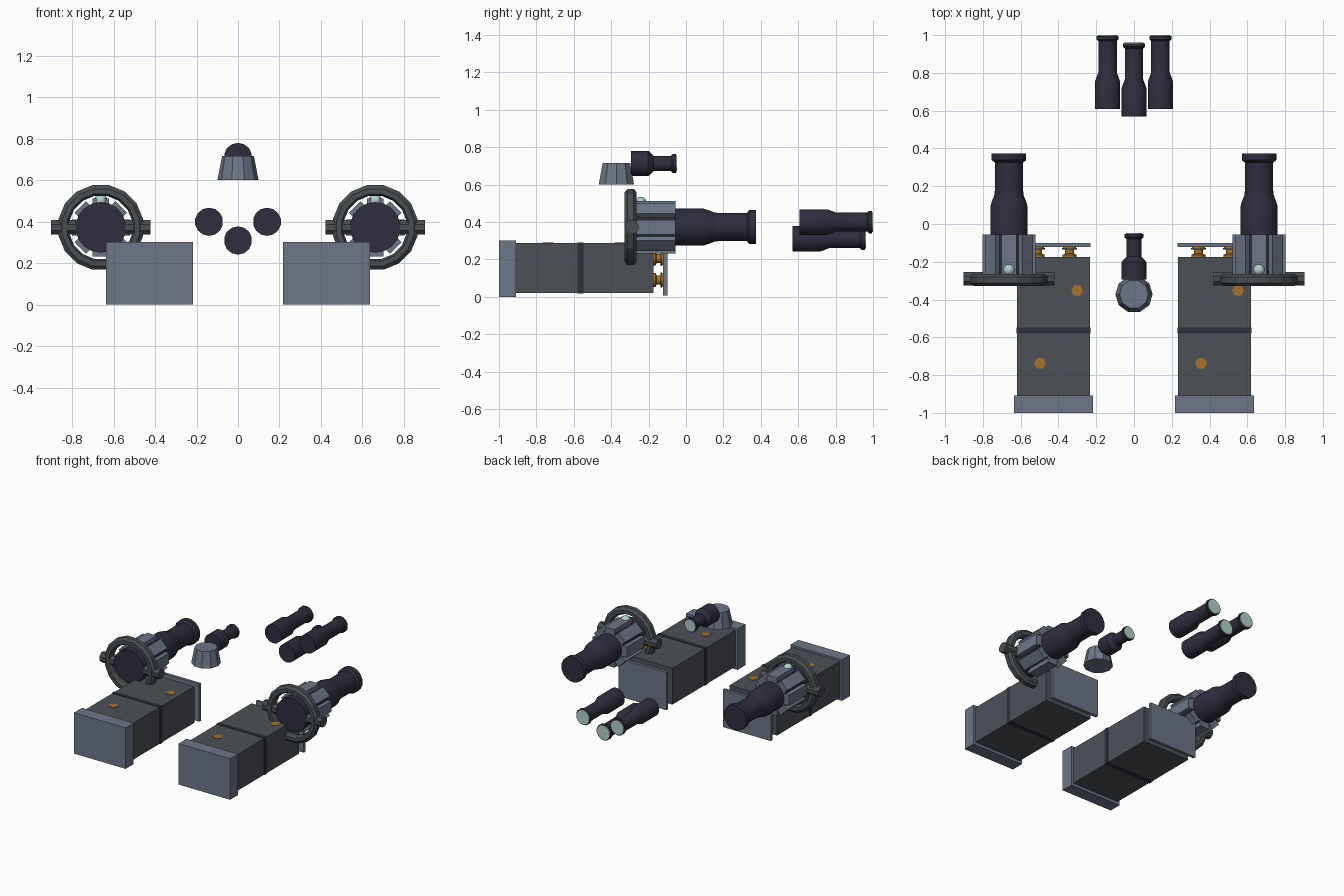
import bpy, bmesh, math
from mathutils import Matrix, Vector

cube = bpy.data.objects.get("Cube")
if cube:
    bpy.data.objects.remove(cube, do_unlink=True)


def material(name, rgb):
    lin = [((c / 255 + 0.055) / 1.055) ** 2.4 for c in rgb] + [1.0]
    m = bpy.data.materials.new(name)
    m.use_nodes = True
    m.diffuse_color = lin
    m.node_tree.nodes["Principled BSDF"].inputs["Base Color"].default_value = lin
    return m


hull = material("dark_grey", (77, 82, 89))
steel = material("blue_grey", (110, 119, 135))
ring_grey = material("ring_grey", (74, 78, 82))
tube_dark = material("dark_violet", (48, 45, 61))
groove = material("near_black", (46, 49, 58))
pale = material("pale_mint", (178, 208, 202))
orange = material("dull_orange", (165, 115, 45))


def finish(name, bm, mat, smooth=False):
    bmesh.ops.recalc_face_normals(bm, faces=bm.faces)
    mesh = bpy.data.meshes.new(name)
    bm.to_mesh(mesh)
    bm.free()
    mesh.materials.append(mat)
    ob = bpy.data.objects.new(name, mesh)
    bpy.context.collection.objects.link(ob)
    if smooth:
        bpy.ops.object.select_all(action='DESELECT')
        ob.select_set(True)
        bpy.context.view_layer.objects.active = ob
        bpy.ops.object.shade_smooth_by_angle(angle=math.radians(35))
    return ob


def box(name, x, y, z, mat):
    """Block from (min, max) pairs on each axis."""
    bm = bmesh.new()
    size = [b - a for a, b in (x, y, z)]
    mid = Vector([(a + b) / 2 for a, b in (x, y, z)])
    bmesh.ops.create_cube(bm, size=1, matrix=Matrix.Translation(mid) @ Matrix.Diagonal((*size, 1)))
    return finish(name, bm, mat)


def lathe(name, profile, x, z, mat, sides=16, hollow=False, smooth=True):
    """Turn (radius, y) points around an axis parallel to y."""
    bm = bmesh.new()
    loops = []
    for r, y in profile:
        angles = [2 * math.pi * (i + 0.5) / sides for i in range(sides)]
        loops.append([bm.verts.new((x + r * math.cos(a), y, z + r * math.sin(a))) for a in angles])
    pairs = list(zip(loops, loops[1:]))
    if hollow:
        pairs.append((loops[-1], loops[0]))
    else:
        bm.faces.new(loops[0])
        bm.faces.new(loops[-1])
    for a, b in pairs:
        for i in range(sides):
            j = (i + 1) % sides
            bm.faces.new((a[i], a[j], b[j], b[i]))
    return finish(name, bm, mat, smooth)


def small_tube(name, x, y, z, length, neck):
    """Stepped tube with a pale lens at its back end."""
    end = y + length
    lathe(name, [(0.068, y), (0.068, y + length * 0.38), (neck, y + length * 0.5),
                 (neck, end - 0.03), (neck + 0.01, end - 0.02), (neck + 0.01, end - 0.004)],
          x, z, tube_dark, 14)
    lathe(name + "_lens", [(neck + 0.002, end - 0.004), (neck + 0.002, end + 0.002)], x, z, pale, 14)


# Long boxes, the second a shifted copy of the first
for side, cx in (("right", -0.426), ("left", 0.426)):
    n = side + "_"
    box(n + "box_body", (cx - 0.193, cx + 0.193), (-0.92, -0.175), (0.02, 0.288), hull)
    box(n + "front_cap", (cx - 0.21, cx + 0.21), (-1, -0.908), (0, 0.302), steel)
    box(n + "box_band", (cx - 0.196, cx + 0.196), (-0.58, -0.549), (0.017, 0.291), groove)
    box(n + "back_plate", (cx - 0.195, cx + 0.195), (-0.122, -0.1), (0.008, 0.285), steel)
    # Spools holding the back plate
    for dx in (-0.085, 0.085):
        for z in (0.09, 0.205):
            lathe(n + "spool", [(0.038, -0.176), (0.038, -0.163), (0.025, -0.157),
                                (0.025, -0.136), (0.036, -0.13), (0.036, -0.121)],
                  cx + dx, z, orange, 12)
            lathe(n + "spool_collar", [(0.041, -0.135), (0.041, -0.127)], cx + dx, z, hull, 12)
    # Worn patches on the lid
    for dx, y in ((0.125, -0.352), (-0.071, -0.738)):
        bm = bmesh.new()
        bmesh.ops.create_cone(bm, cap_ends=True, segments=6, radius1=0.032, radius2=0.032, depth=0.004,
                              matrix=Matrix.Translation((cx + dx, y, 0.289)) @ Matrix.Rotation(0.4, 4, 'Z'))
        finish(n + "lid_patch", bm, orange)

# Ringed pods with long barrels
AXIS = 0.373
for side, s in (("right", -1), ("left", 1)):
    n, cx = side + "_", s * 0.662
    lathe(n + "ring", [(0.155, -0.31), (0.165, -0.328), (0.19, -0.328), (0.208, -0.312),
                       (0.208, -0.28), (0.19, -0.264), (0.165, -0.264), (0.155, -0.28)],
          cx, AXIS, ring_grey, 16, hollow=True, smooth=False)
    # Side pins through the ring
    for d in (-1, 1):
        bm = bmesh.new()
        bmesh.ops.create_cone(bm, cap_ends=True, segments=8, radius1=0.038, radius2=0.038, depth=0.12,
                              matrix=Matrix.Translation((cx + d * 0.18, -0.29, AXIS))
                              @ Matrix.Rotation(math.pi / 2, 4, 'Y') @ Matrix.Rotation(math.pi / 8, 4, 'Z'))
        finish(n + "ring_pin", bm, ring_grey)
    lathe(n + "front_drum", [(0.122, -0.322), (0.122, -0.25)], cx, AXIS, tube_dark, 18)
    lathe(n + "pod_core", [(0.118, -0.26), (0.118, -0.062)], cx, AXIS, groove, 16)
    # Ribs around the pod
    bm = bmesh.new()
    for i in range(8):
        m = (Matrix.Translation((cx, -0.16, AXIS)) @ Matrix.Rotation(i * math.pi / 4, 4, 'Y')
             @ Matrix.Translation((0.115, 0, 0)) @ Matrix.Diagonal((0.05, 0.208, 0.078, 1)))
        bmesh.ops.create_cube(bm, size=1, matrix=m)
    finish(n + "pod_ribs", bm, steel)
    # Indicator light on top
    bm = bmesh.new()
    bmesh.ops.create_uvsphere(bm, u_segments=12, v_segments=8, radius=0.032,
                              matrix=Matrix.Translation((cx, -0.243, AXIS + 0.13)))
    finish(n + "indicator_light", bm, pale, True)
    lathe(n + "barrel", [(0.1, -0.07), (0.1, 0.095), (0.094, 0.115), (0.08, 0.15), (0.076, 0.18),
                         (0.076, 0.325), (0.093, 0.338), (0.093, 0.374)], cx, AXIS, tube_dark, 16)

# Centre turret: tapered base and short tube
bm = bmesh.new()
bmesh.ops.create_cone(bm, cap_ends=True, segments=10, radius1=0.099, radius2=0.077, depth=0.115,
                      matrix=Matrix.Translation((0, -0.372, 0.659)) @ Matrix.Rotation(math.pi / 10, 4, 'Z'))
finish("turret_base", bm, steel)
small_tube("turret_tube", 0, -0.295, 0.713, 0.245, 0.041)

# Three loose tubes at the back
for name, x, y, z in (("right", -0.14, 0.608, 0.4), ("middle", 0, 0.57, 0.31), ("left", 0.14, 0.608, 0.4)):
    small_tube(name + "_rear_tube", x, y, z, 0.39, 0.05)
